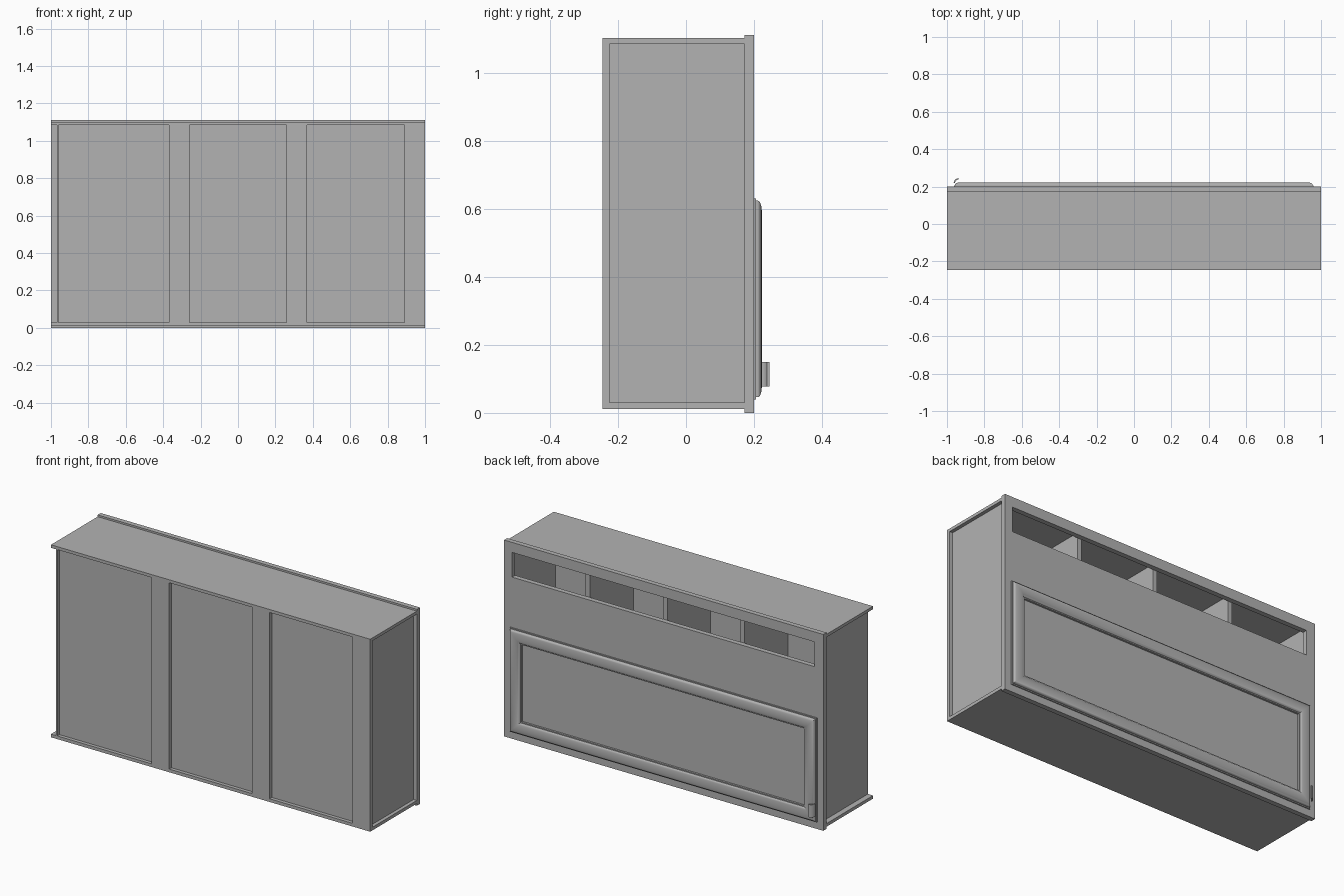
import bpy
import bmesh
import math

cube = bpy.data.objects.get("Cube")
if cube:
    bpy.data.objects.remove(cube)

grey = bpy.data.materials.new("plain grey")
grey.use_nodes = True
colour = (0.45, 0.45, 0.45, 1)
grey.diffuse_color = colour
grey.node_tree.nodes["Principled BSDF"].inputs["Base Color"].default_value = colour


def finish(name, bm):
    bmesh.ops.recalc_face_normals(bm, faces=bm.faces)
    mesh = bpy.data.meshes.new(name)
    bm.to_mesh(mesh)
    bm.free()
    mesh.materials.append(grey)
    obj = bpy.data.objects.new(name, mesh)
    bpy.context.collection.objects.link(obj)
    return obj


def box(name, x, y, z):
    """Box between the (low, high) limits on each axis."""
    bm = bmesh.new()
    bmesh.ops.create_cube(bm, size=1)
    for v in bm.verts:
        v.co = [lim[0] if c < 0 else lim[1] for c, lim in zip(v.co, (x, y, z))]
    return finish(name, bm)


def smooth(obj):
    bpy.ops.object.select_all(action="DESELECT")
    obj.select_set(True)
    bpy.context.view_layer.objects.active = obj
    bpy.ops.object.shade_smooth_by_angle(angle=math.radians(35))


FRONT, PANEL, BACK = -0.245, -0.225, 0.172
LOW, HIGH = 0.03, 1.085

# Top and bottom boards
box("bottom_board", (-1, 1), (FRONT, BACK), (0.012, LOW))
box("top_board", (-1, 1), (FRONT, BACK), (HIGH, 1.102))

# Recessed front panel with raised stiles
box("front_panel", (-0.96, 0.98), (PANEL, PANEL + 0.008), (LOW, HIGH))
for name, a, b in (("right", -0.37, -0.26), ("middle", 0.26, 0.37), ("left", 0.89, 1)):
    box(name + "_stile", (a, b), (FRONT, PANEL), (LOW, HIGH))

# End panels, both set in from the boards
box("right_end_panel", (-0.968, -0.96), (FRONT, BACK), (LOW, HIGH))
box("left_end_panel", (0.97, 0.98), (PANEL, BACK), (LOW, HIGH))

# Inner dividers
for i, x in enumerate((-0.475, 0.01, 0.495)):
    box(f"divider_{i + 1}", (x - 0.013, x + 0.013), (PANEL + 0.008, BACK), (LOW, HIGH))

# Back board with one long opening
board = box("back_board", (-1, 1), (BACK, 0.2), (0, 1.112))
cutter = box("opening_cutter", (-0.945, 0.95), (0.1, 0.3), (0.915, 1.055))
cutter.hide_render = True
cut = board.modifiers.new("opening", "BOOLEAN")
cut.object = cutter
cut.solver = "EXACT"
bpy.context.view_layer.objects.active = board
bpy.ops.object.modifier_apply(modifier=cut.name)
bpy.data.objects.remove(cutter)

# Mitred moulding swept around the lower back
profile = [(0, 0), (0, 0.006), (0.006, 0.006)]
for i in range(13):
    a = math.pi * i / 12
    profile.append((0.038 - 0.032 * math.cos(a), 0.011 + 0.012 * math.sin(a)))
profile += [(0.076, 0.011), (0.076, 0)]
bm = bmesh.new()
rings = []
for inset, rise in profile:
    x0, x1, z0, z1 = -0.963 + inset, 0.96 - inset, 0.04 + inset, 0.63 - inset
    corners = ((x0, z0), (x1, z0), (x1, z1), (x0, z1))
    rings.append([bm.verts.new((x, 0.2 + rise, z)) for x, z in corners])
for r, s in zip(rings, rings[1:] + rings[:1]):
    for i in range(4):
        j = (i + 1) % 4
        bm.faces.new((r[i], r[j], s[j], s[i]))
smooth(finish("moulding_frame", bm))

# Small curved pull on the moulding corner
bm = bmesh.new()
outline = []
for radius, steps in ((0.026, range(7)), (0.019, range(6, -1, -1))):
    for i in steps:
        a = math.pi / 2 * i / 6
        outline.append((-0.938 - radius * math.cos(a), 0.219 + radius * math.sin(a)))
face = bm.faces.new([bm.verts.new((x, y, 0.078)) for x, y in outline])
grown = bmesh.ops.extrude_face_region(bm, geom=[face])["geom"]
for v in grown:
    if isinstance(v, bmesh.types.BMVert):
        v.co.z = 0.15
smooth(finish("corner_pull", bm))
